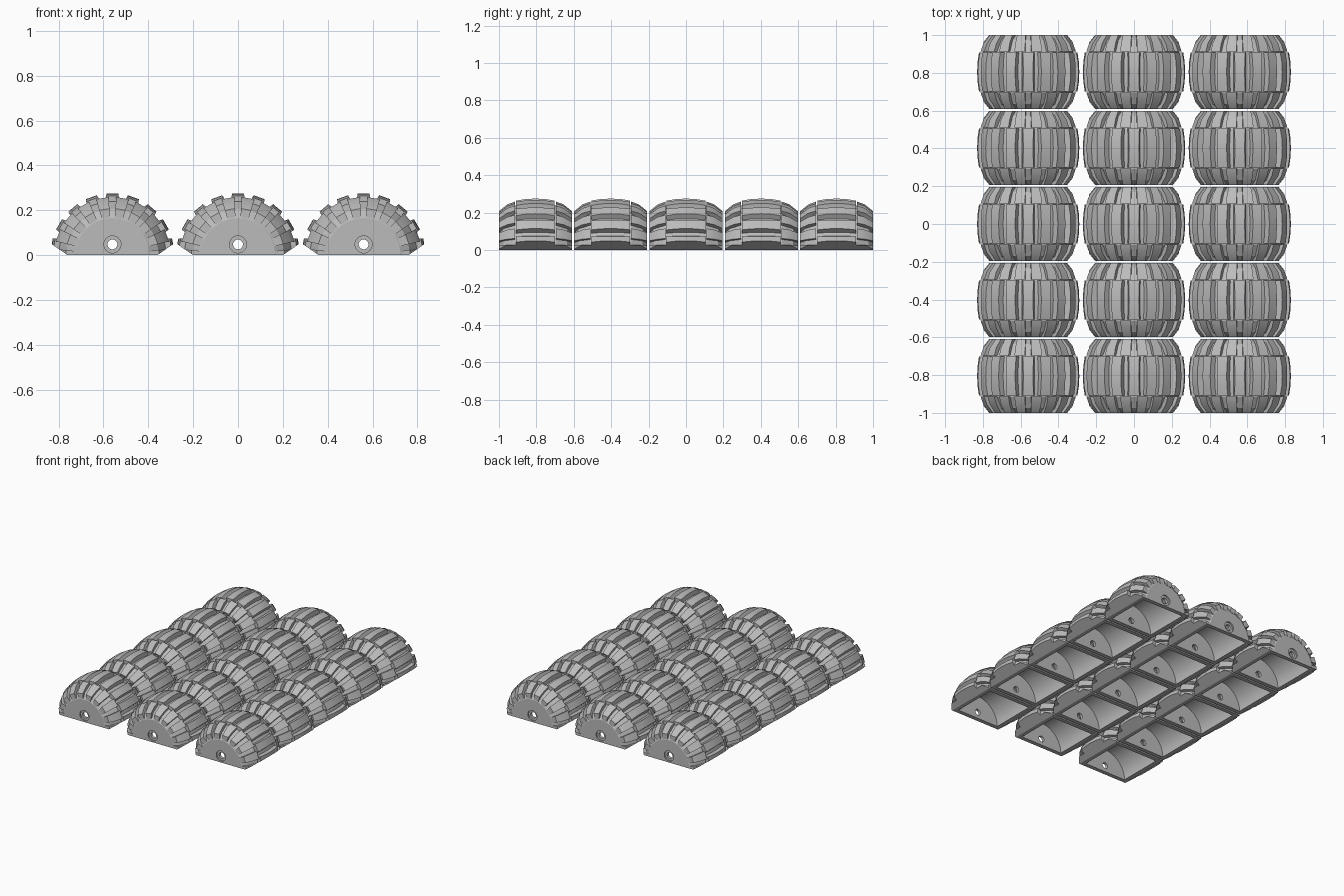
import bpy, bmesh, math
from mathutils import Matrix, Vector

cube = bpy.data.objects.get("Cube")
if cube:
    bpy.data.objects.remove(cube, do_unlink=True)

grey = bpy.data.materials.new("rubber_grey")
grey.use_nodes = True
colour = (0.5, 0.5, 0.5, 1)
grey.diffuse_color = colour
grey.node_tree.nodes["Principled BSDF"].inputs["Base Color"].default_value = colour

TEETH = 18


def make_object(name, bm):
    bmesh.ops.recalc_face_normals(bm, faces=bm.faces)
    mesh = bpy.data.meshes.new(name)
    bm.to_mesh(mesh)
    bm.free()
    mesh.materials.append(grey)
    obj = bpy.data.objects.new(name, mesh)
    bpy.context.collection.objects.link(obj)
    return obj


def add_cylinder(bm, radius, length, y, z, sides):
    # cylinder lying along y
    place = Matrix.Translation((0, y, z)) @ Matrix.Rotation(math.pi / 2, 4, 'X')
    bmesh.ops.create_cone(bm, cap_ends=True, segments=sides, radius1=radius,
                          radius2=radius, depth=length, matrix=place)


def add_lug(bm, outline, half_width, angle):
    # outline holds (y, radius) pairs; the block is extruded around the axle
    turn = Matrix.Rotation(angle, 3, 'Y')
    sides = []
    for s in (-1, 1):
        sides.append([bm.verts.new(turn @ Vector((s * half_width(r), y, r)))
                      for y, r in outline])
    a, b = sides
    bm.faces.new(a)
    bm.faces.new(b[::-1])
    for i in range(len(a)):
        j = (i + 1) % len(a)
        bm.faces.new((a[j], a[i], b[i], b[j]))


# Barrel carcass, turned around the axle
half = [(0.195, 0), (0.195, 0.165), (0.17, 0.205), (0.11, 0.238), (0.06, 0.245)]
profile = half + [(0, 0.247)] + [(-y, r) for y, r in reversed(half)]
bm = bmesh.new()
pts = [bm.verts.new((0, y, r)) for y, r in profile]
edges = [bm.edges.new(pair) for pair in zip(pts, pts[1:])]
bmesh.ops.spin(bm, geom=pts + edges, cent=(0, 0, 0), axis=(0, 1, 0),
               angle=2 * math.pi, steps=72, use_duplicate=False)
bmesh.ops.remove_doubles(bm, verts=bm.verts, dist=0.0001)
body = make_object("half_tyre", bm)

# Tread: centre blocks with shoulder blocks set between them
centre = [(-0.103, 0.225), (-0.103, 0.264), (-0.055, 0.272), (0, 0.275),
          (0.055, 0.272), (0.103, 0.264), (0.103, 0.225)]
shoulder = [(0.109, 0.22), (0.109, 0.258), (0.15, 0.243), (0.195, 0.207),
            (0.195, 0.168), (0.18, 0.175)]
mirrored = [(-y, r) for y, r in reversed(shoulder)]
step = 2 * math.pi / TEETH
bm = bmesh.new()
for i in range(-5, 6):
    add_lug(bm, centre, lambda r: 0.033 - (r - 0.24) * 0.2, i * step)
    for outline in (shoulder, mirrored):
        add_lug(bm, outline, lambda r: 0.11 * r, (i + 0.5) * step)
tread = make_object("tread_blocks", bm)

# Envelope that trims the flat base and its sloped lower edges
bm = bmesh.new()
section = [(-0.2, 0), (0.2, 0), (0.344, 0.1), (0.344, 0.4), (-0.344, 0.4), (-0.344, 0.1)]
face = bm.faces.new([bm.verts.new((x, -0.3, z)) for x, z in section])
grown = bmesh.ops.extrude_face_region(bm, geom=[face])
bmesh.ops.translate(bm, vec=(0, 0.6, 0),
                    verts=[v for v in grown["geom"] if isinstance(v, bmesh.types.BMVert)])
envelope = make_object("base_trim_cutter", bm)

# Hollow underside, axle hole and its counterbores
bm = bmesh.new()
add_cylinder(bm, 0.17, 0.33, 0, 0, 64)
hollow = make_object("hollow_cutter", bm)
bm = bmesh.new()
add_cylinder(bm, 0.022, 0.6, 0, 0.048, 24)
hole = make_object("axle_hole_cutter", bm)
bm = bmesh.new()
for s in (-1, 1):
    add_cylinder(bm, 0.038, 0.05, s * 0.21, 0.048, 32)
counterbore = make_object("counterbore_cutter", bm)

helpers = [(tread, 'UNION'), (envelope, 'INTERSECT'), (hollow, 'DIFFERENCE'),
           (hole, 'DIFFERENCE'), (counterbore, 'DIFFERENCE')]
for helper, operation in helpers:
    helper.hide_render = True
    mod = body.modifiers.new(helper.name, 'BOOLEAN')
    mod.object = helper
    mod.operation = operation
    mod.solver = 'EXACT'

# Bake the cuts once, then share the finished mesh
bpy.context.view_layer.update()
graph = bpy.context.evaluated_depsgraph_get()
tyre_mesh = bpy.data.meshes.new_from_object(body.evaluated_get(graph))
tyre_mesh.name = "half_tyre"
tyre_mesh.shade_smooth()
tyre_mesh.set_sharp_from_angle(angle=math.radians(20))
for obj in [body] + [h for h, _ in helpers]:
    bpy.data.objects.remove(obj, do_unlink=True)

# Three columns of five half tyres
for col in (-1, 0, 1):
    for row in range(-2, 3):
        tyre = bpy.data.objects.new(f"half_tyre_col{col + 2}_row{row + 3}", tyre_mesh)
        tyre.location = (col * 0.56, row * 0.4025, 0)
        bpy.context.collection.objects.link(tyre)
